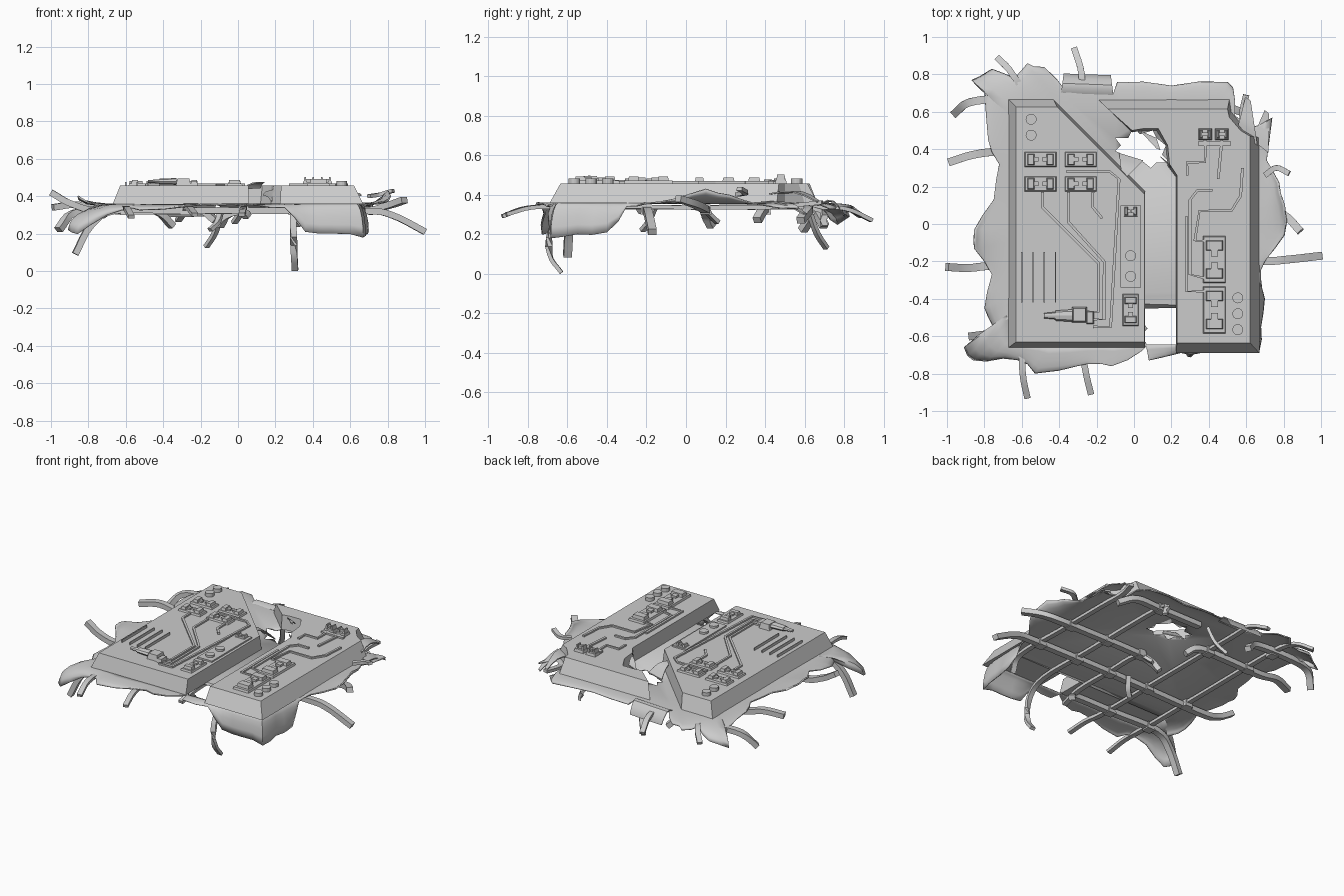
import bpy, bmesh, math, random
from mathutils import Vector

random.seed(4)
TOP = 0.457      # top of the raised blocks
SHEET = 0.36     # level of the torn sheet


def finish(name, bm, smooth=False):
    bmesh.ops.recalc_face_normals(bm, faces=bm.faces)
    me = bpy.data.meshes.new(name)
    bm.to_mesh(me)
    bm.free()
    ob = bpy.data.objects.new(name, me)
    bpy.context.collection.objects.link(ob)
    if smooth:
        me.polygons.foreach_set("use_smooth", [True] * len(me.polygons))
        me.set_sharp_from_angle(angle=math.radians(35))
    return ob


def loft(name, rings, smooth=False):
    """Closed solid through a list of point rings."""
    bm = bmesh.new()
    vs = [[bm.verts.new(p) for p in r] for r in rings]
    n = len(vs[0])
    for a, b in zip(vs, vs[1:]):
        for i in range(n):
            bm.faces.new((a[i], a[(i + 1) % n], b[(i + 1) % n], b[i]))
    bm.faces.new(vs[0][::-1])
    bm.faces.new(vs[-1])
    return finish(name, bm, smooth)


def prism(name, low, high, z0, z1):
    return loft(name, [[(x, y, z0) for x, y in low], [(x, y, z1) for x, y in high]])


def box(name, cx, cy, sx, sy, z0, z1, taper=0.0):
    def r(d):
        return [(cx + i * (sx / 2 - d), cy + j * (sy / 2 - d)) for i, j in ((-1, -1), (1, -1), (1, 1), (-1, 1))]
    return prism(name, r(0), r(taper), z0, z1)


def disc(name, cx, cy, r, z0, z1, n=16):
    c = [(cx + r * math.cos(2 * math.pi * i / n), cy + r * math.sin(2 * math.pi * i / n)) for i in range(n)]
    return prism(name, c, c, z0, z1)


def spline(pts, n):
    p = [Vector(q) for q in pts]
    p = [2 * p[0] - p[1]] + p + [2 * p[-1] - p[-2]]
    out = []
    for a, b, c, d in zip(p, p[1:], p[2:], p[3:]):
        for k in range(n):
            t = k / n
            out.append(0.5 * (2 * b + (c - a) * t + (2 * a - 5 * b + 4 * c - d) * t * t
                              + (3 * b - a - 3 * c + d) * t ** 3))
    return out + [p[-2]]


def sweep(name, pts, w, h, n=4):
    """Rectangular bar along a path."""
    p = spline(pts, n) if n > 1 else [Vector(q) for q in pts]
    rings = []
    for i, q in enumerate(p):
        t = (p[min(i + 1, len(p) - 1)] - p[max(i - 1, 0)]).normalized()
        s = t.cross(Vector((0, 0, 1))).normalized()
        u = s.cross(t)
        rings.append([q + s * w / 2 * a + u * h / 2 * b for a, b in ((-1, -1), (1, -1), (1, 1), (-1, 1))])
    return loft(name, rings, n > 1)


# Torn sheet: ragged outline (x, y, droop) and a blown hole
OUT = [(-.91, -.66, -.14), (-.86, -.73, -.16), (-.7, -.72, -.06), (-.57, -.75, -.02), (-.53, -.80, -.03),
       (-.26, -.75, -.01), (-.12, -.76, 0), (.04, -.68, 0), (.065, -.655, 0), (.08, -.73, 0), (.25, -.69, -.02),
       (.36, -.69, -.15), (.5, -.69, -.16), (.67, -.685, -.18), (.68, -.55, -.16), (.70, -.40, -.15),
       (.68, -.3, -.02), (.7, -.2, 0), (.80, -.06, .02), (.80, .1, .07), (.77, .22, .04), (.71, .34, 0),
       (.74, .57, -.03), (.67, .53, -.02), (.64, .52, 0), (.54, .58, 0), (.53, .73, -.03), (.5, .76, -.03),
       (.2, .74, -.02), (-.09, .76, -.02), (-.11, .70, 0), (-.37, .72, 0), (-.48, .84, -.02), (-.57, .86, -.03),
       (-.64, .78, -.02), (-.76, .83, -.07), (-.87, .77, -.11), (-.8, .7, -.04), (-.78, .45, 0), (-.72, .32, 0),
       (-.75, .13, 0), (-.85, -.03, .03), (-.85, -.13, .04), (-.76, -.27, 0), (-.80, -.45, -.03), (-.75, -.56, -.05)]
HOLE = [(-.10, .46), (-.03, .46), (0, .52), (.03, .48), (.10, .50), (.12, .46), (.17, .42), (.15, .37), (.19, .33),
        (.12, .33), (.09, .30), (.04, .34), (-.02, .31), (-.03, .36), (-.10, .39), (-.07, .42)]
edge = []
for a, b in zip(OUT, OUT[1:] + OUT[:1]):
    a, b = Vector(a), Vector(b)
    k = .012 if (b - a).length > .08 else 0
    j = Vector([random.uniform(-k, k) for _ in range(3)])
    edge += [a, (a + b) / 2 + j]
bm = bmesh.new()
rings = []
for k in range(6):
    t = k / 5 * math.pi / 2
    ring = []
    for e in edge:
        s = min(.645 / max(abs(e.x), abs(e.y)), .96)
        f = s + (1 - s) * math.sin(t)
        ring.append(bm.verts.new((e.x * f, e.y * f, SHEET + e.z * (1 - math.cos(t)))))
    rings.append(ring)
n = len(edge)
for a, b in zip(rings, rings[1:]):
    for i in range(n):
        bm.faces.new((a[i], a[(i + 1) % n], b[(i + 1) % n], b[i]))
# flat middle, bridged from the inner ring to the hole
hole = [bm.verts.new((x, y, SHEET)) for x, y in HOLE]
loop = [bm.edges.get((rings[0][i], rings[0][(i + 1) % n])) for i in range(n)]
loop += [bm.edges.new((hole[i], hole[(i + 1) % len(hole)])) for i in range(len(hole))]
bmesh.ops.triangle_fill(bm, edges=loop, use_beauty=True)
sheet = finish("torn_sheet", bm, True)
mod = sheet.modifiers.new("thickness", 'SOLIDIFY')
mod.thickness = 0.008

# Curled sheet scraps at the back and around the hole
def scrap(name, a, b, tip, bend, taper=.75):
    a, b, tip = Vector(a), Vector(b), Vector(tip)
    mid = (a + b) / 2
    rows = []
    for k in range(5):
        t = k / 4
        c = mid.lerp(tip, t) + Vector((0, 0, bend * math.sin(math.pi * t)))
        half = (b - a) / 2 * (1 - taper * t)
        rows.append([c - half, c + half, c + half + Vector((0, 0, .007)), c - half + Vector((0, 0, .007))])
    loft(name, rows, True)

scrap("back_scrap", (-.39, .70, .35), (-.11, .69, .355), (-.25, .80, .29), .04, .1)
scrap("right_scrap", (.55, .50, .40), (.66, .42, .40), (.61, .67, .36), .03)
scrap("right_scrap", (.63, .45, .36), (.72, .38, .36), (.71, .60, .30), .02)
scrap("hole_scrap", (.05, .34, .36), (-.08, .38, .36), (-.05, .26, .43), .02)
scrap("hole_scrap", (.12, .46, .44), (.03, .50, .44), (.13, .40, .47), .01)
scrap("hole_scrap", (.18, .33, .37), (.23, .27, .42), (.14, .36, .41), .01)

# Raised blocks with sloping sides
prism("left_block",
      [(-.67, -.66), (.06, -.66), (.06, .175), (-.43, .665), (-.67, .665)],
      [(-.63, -.63), (.055, -.63), (.055, .16), (-.41, .625), (-.63, .625)], SHEET - .002, TOP)
prism("right_block",
      [(.225, -.69), (.67, -.69), (.67, .46), (.60, .50), (.52, .60), (.51, .665), (-.19, .665), (-.01, .49),
       (.05, .50), (.12, .50), (.17, .42), (.18, .31), (.225, .25)],
      [(.23, -.635), (.62, -.635), (.62, .47), (.57, .50), (.51, .57), (.50, .615), (-.14, .615), (-.01, .50),
       (.05, .51), (.13, .51), (.18, .42), (.19, .32), (.23, .26)], SHEET - .002, TOP)

# Buttons and raised control plate
box("control_plate", -.018, -.12, .11, .44, TOP, TOP + .01)
for x, y in [(-.55, .56), (-.55, .475), (-.018, -.17), (-.018, -.28), (.555, -.395), (.555, -.48), (.555, -.565)]:
    disc("button", x, y, .029, TOP, TOP + .024)

# Switch modules: base, end blocks and pegs
def module(cx, cy, sx, sy, h=.03):
    box("module_base", cx, cy, sx, sy, TOP, TOP + h * .4, .004)
    along_x = sx > sy
    for s in (-1, 1):
        dx, dy = (sx * .3 * s, 0) if along_x else (0, sy * .3 * s)
        bx, by = (sx * .22, sy * .75) if along_x else (sx * .75, sy * .22)
        box("module_switch", cx + dx, cy + dy, bx, by, TOP + h * .4, TOP + h, .004)
        box("module_peg", cx + dx * .45, cy + dy * .45, min(sx, sy) * .3, min(sx, sy) * .3, TOP, TOP + h * .8)

for x in (-.5, -.285):
    for y in (.345, .215):
        module(x, y, .17, .08)
module(-.018, .068, .08, .06)
module(-.018, -.46, .085, .17)
for y in (-.19, -.46):
    module(.43, y, .12, .25, .036)
for x in (.38, .47):
    module(x, .48, .072, .06, .045)
box("socket_tray", .43, .43, .17, .025, TOP, TOP + .012)

# Standing fins on the left block
for i in range(4):
    box("fin", -.60 + i * .06, -.285, .006, .27, TOP, TOP + .018)

# Connector plug lying on its side
def tube(name, x0, x1, r0, r1):
    loft(name, [[(x, -.49 + r * math.cos(a * math.pi / 4), TOP + .022 + r * .55 * math.sin(a * math.pi / 4))
                 for a in range(8)] for x, r in ((x0, r0), (x1, r1))])

box("plug_body", -.292, -.485, .08, .085, TOP, TOP + .038, .008)
tube("plug_collar", -.42, -.33, .027, .033)
tube("plug_tip", -.48, -.42, .014, .02)
box("plug_tail", -.235, -.50, .04, .07, TOP, TOP + .025, .005)

# Wires on the block tops
WIRES = [[(-.49, .17), (-.49, .09), (-.19, -.21), (-.19, -.47), (-.25, -.47)],
         [(-.35, .17), (-.35, .01), (-.16, -.20), (-.16, -.51), (-.25, -.51)],
         [(-.36, .28), (-.13, .28), (-.08, .24), (-.105, -.2), (-.125, -.55), (-.22, -.55)],
         [(-.22, .17), (-.22, .09), (-.17, .03)],
         [(.38, .45), (.38, .33), (.285, .33), (.285, .26)],
         [(.47, .45), (.45, .24)],
         [(.58, .30), (.57, .15), (.52, .07), (.35, .07), (.325, -.09), (.38, -.09)],
         [(.42, .18), (.34, .18), (.30, .13), (.30, -.27), (.38, -.29)],
         [(.28, .04), (.28, -.36), (.38, -.36)]]
for w in WIRES:
    sweep("wire", [(x, y, TOP + .005) for x, y in w], .015, .012, 1)

# Underside frame: heavy bars along x, lighter bars along y, bent and broken at the ends
Z = .322
HEAVY = [[(-.87, -.60, .09), (-.79, -.59, .24), (-.66, -.57, Z), (-.3, -.57, Z), (.0, -.57, Z), (.05, -.55, .29)],
         [(-1, -.23, .42), (-.88, -.235, .355), (-.7, -.22, Z), (0, -.2, Z), (.65, -.2, Z), (.82, -.19, .30), (1, -.17, .21)],
         [(-.99, .33, .34), (-.86, .37, .355), (-.7, .39, Z), (-.4, .4, Z), (-.2, .39, Z), (-.12, .36, .27)],
         [(-.1, .13, .24), (-.05, .1, Z - .02), (.1, .1, Z), (.65, .1, Z), (.8, .05, .35), (.89, -.04, .38)],
         [(-.96, .59, .22), (-.88, .65, .31), (-.7, .67, Z), (-.45, .66, Z), (-.35, .7, .24)],
         [(-.02, .62, Z), (.3, .62, Z), (.5, .62, Z), (.62, .58, .27)]]
for b in HEAVY:
    sweep("heavy_bar", b, .042, .034)
LIGHT = [[(-.57, -.93, .29), (-.595, -.8, .335), (-.6, -.6, .335), (-.6, 0, .335), (-.6, .65, .335), (-.65, .8, .34), (-.73, .89, .29)],
         [(-.23, -.91, .30), (-.26, -.78, .335), (-.28, -.6, .335), (-.28, 0, .335), (-.28, .6, .335), (-.28, .8, .33), (-.32, .94, .27)],
         [(.02, -.66, .3), (.03, -.5, .335), (.03, -.2, .335), (.03, .06, .33), (-.02, .16, .26)],
         [(.305, -.63, .005), (.30, -.69, .10), (.295, -.67, .26), (.3, -.52, .335), (.3, -.1, .335), (.3, .62, .335), (.33, .7, .24)],
         [(.58, -.5, .25), (.6, -.4, .335), (.6, 0, .335), (.6, .4, .335), (.58, .58, .35), (.6, .69, .36)],
         [(-.17, .71, .13), (-.12, .66, .21), (-.09, .62, .33)],
         [(-.15, -.22, .22), (-.11, -.19, .26), (-.09, -.16, .33)],
         [(.70, .26, .40), (.76, .30, .41), (.83, .27, .43)]]
for b in LIGHT:
    sweep("light_bar", b, .034 if len(b) > 3 else .03, .02)

# Clamps where the bars cross
for x in (-.6, -.28, .03, .3, .6):
    for y, lo, hi in ((-.57, -.7, 0), (-.2, -.7, .7), (.1, 0, .7), (.4, -.7, -.1), (.64, -.7, -.4), (.62, .1, .4)):
        if lo < x < hi:
            box("frame_clamp", x, y, .06, .06, .30, .35, .006)
